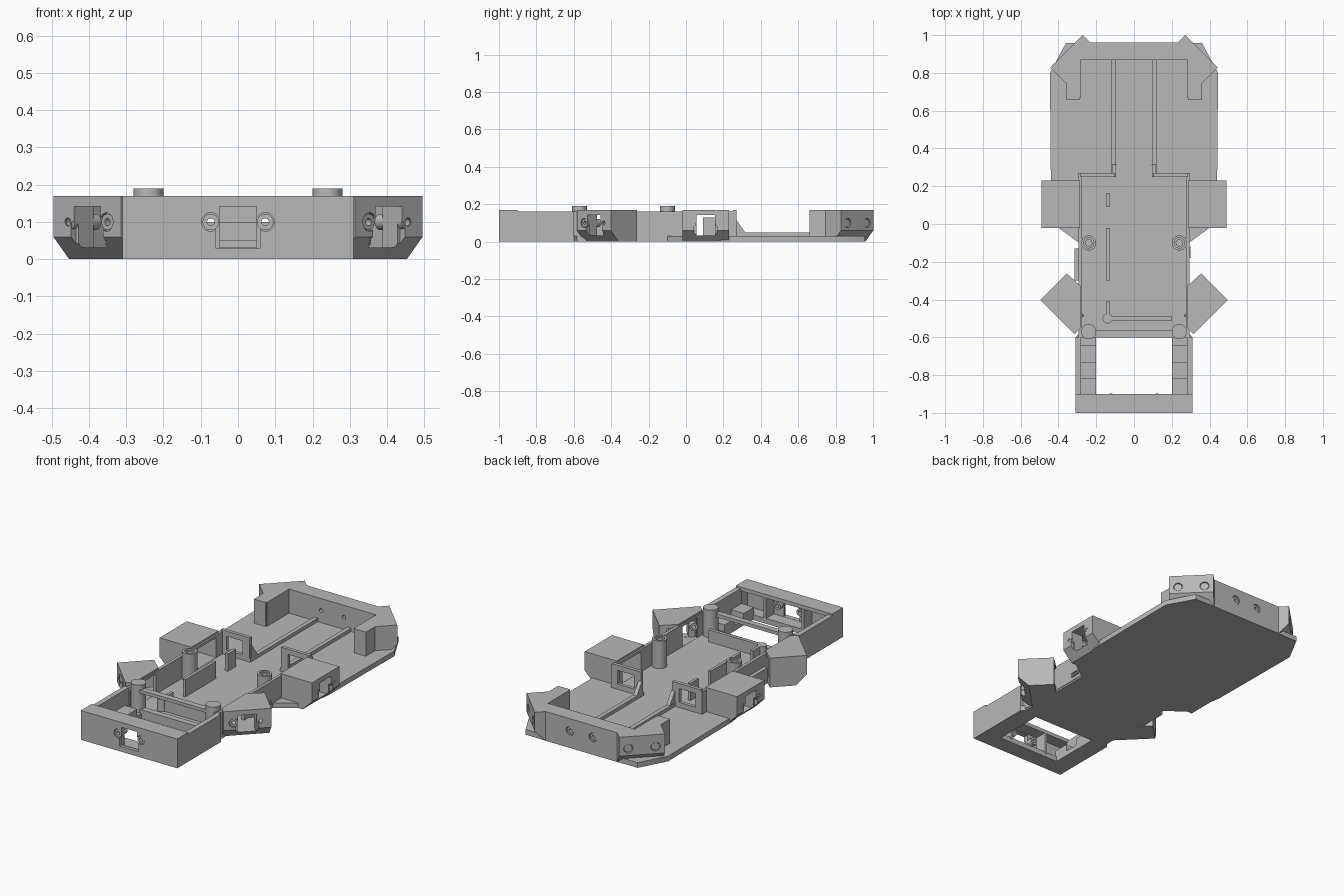
import bpy, bmesh
from math import pi, radians
from mathutils import Matrix, Vector

cube = bpy.data.objects.get("Cube")
if cube:
    bpy.data.objects.remove(cube)

grey = bpy.data.materials.new("plain grey")
grey.use_nodes = True
COLOUR = (0.48, 0.48, 0.48, 1)
grey.diffuse_color = COLOUR
grey.node_tree.nodes["Principled BSDF"].inputs["Base Color"].default_value = COLOUR
TOP, FLOOR = 0.17, 0.03
parts = []


def make(name, bm, matrix=Matrix()):
    bm.transform(matrix)
    bmesh.ops.recalc_face_normals(bm, faces=bm.faces)
    mesh = bpy.data.meshes.new(name)
    bm.to_mesh(mesh)
    bm.free()
    mesh.materials.append(grey)
    obj = bpy.data.objects.new(name, mesh)
    bpy.context.collection.objects.link(obj)
    parts.append(obj)
    return obj


def box(name, x, y, z, matrix=Matrix()):
    bm = bmesh.new()
    bmesh.ops.create_cube(bm, size=1)
    for v in bm.verts:
        v.co = [lo + (c + 0.5) * (hi - lo) for c, (lo, hi) in zip(v.co, (x, y, z))]
    return make(name, bm, matrix)


def cylinder(name, r, start, end, matrix=Matrix(), sides=32):
    start, end = Vector(start), Vector(end)
    axis = end - start
    bm = bmesh.new()
    bmesh.ops.create_cone(bm, cap_ends=True, segments=sides, radius1=r, radius2=r, depth=axis.length)
    turn = axis.to_track_quat('Z', 'Y').to_matrix().to_4x4()
    return make(name, bm, matrix @ Matrix.Translation((start + end) / 2) @ turn)


def prism(name, outline, rings, matrix=Matrix()):
    """Stack rings of (z, inset of the outer edge) over an outline."""
    bm = bmesh.new()
    loops = [[bm.verts.new((x, y + (inset if y == 0 else 0), z)) for x, y in outline]
             for z, inset in rings]
    bm.faces.new(loops[0])
    bm.faces.new(loops[-1])
    n = len(outline)
    for a, b in zip(loops, loops[1:]):
        for i in range(n):
            j = (i + 1) % n
            bm.faces.new((a[i], a[j], b[j], b[i]))
    return make(name, bm, matrix)


def cut(obj, cutters):
    for c in cutters:
        mod = obj.modifiers.new("cut", 'BOOLEAN')
        mod.operation, mod.solver, mod.object = 'DIFFERENCE', 'EXACT', c
    bpy.context.view_layer.update()
    graph = bpy.context.evaluated_depsgraph_get()
    mesh = bpy.data.meshes.new_from_object(obj.evaluated_get(graph))
    obj.modifiers.clear()
    obj.data = mesh
    for c in cutters:
        parts.remove(c)
        bpy.data.objects.remove(c)
    return obj


def mirror(objs):
    for obj in objs:
        bm = bmesh.new()
        bm.from_mesh(obj.data)
        obj.name = "left_" + obj.name
        make(obj.name.replace("left_", "right_", 1), bm, Matrix.Scale(-1, 4, (1, 0, 0)))


def sensor_mount(name, outline, centre, angle, slope=0.06, cavity=0.09, depth=0.4):
    """Hollow housing with a window, screw recesses and rear bosses."""
    m = Matrix.Translation((*centre, 0)) @ Matrix.Rotation(radians(angle), 4, 'Z')
    rings = [(0, slope), (0.06, 0), (TOP, 0)] if slope else [(0, 0), (TOP, 0)]
    housing = prism(name, outline, rings, m)
    back = 0.075 if slope else 0.03
    cutters = [box("c", (-cavity, cavity), (back, depth), (0.031, 0.148), m),
               box("c", (-0.05, 0.05), (-0.1, depth), (0.032, 0.142), m),
               box("c", (-0.061, 0.061), (-0.1, 0.018), (0.028, 0.1), m)]
    for s in (-0.073, 0.073):
        cutters += [cylinder("c", 0.025, (s, -0.1, 0.1), (s, 0.012, 0.1), m),
                    cylinder("c", 0.011, (s, -0.1, 0.1), (s, 0.2, 0.1), m)]
    made = [cut(housing, cutters)]
    for s in (-0.073, 0.073):
        boss = cylinder(name + "_boss", 0.022, (s, 0.004, 0.1), (s, back + 0.03, 0.1), m)
        made.append(cut(boss, [cylinder("c", 0.01, (s, -0.1, 0.1), (s, 0.2, 0.1), m)]))
    return made


def rect(w, d):
    return [(-w, 0), (w, 0), (w, d), (-w, d)]


# Base plate with screw holes, front opening and round underside mark
half = [(0.31, -1), (0.31, -0.6), (0.29, -0.58), (0.29, -0.1), (0.4, -0.02), (0.44, 0.2),
        (0.445, 0.8), (0.36, 0.958)]
plate = prism("base_plate", half + [(-x, y) for x, y in reversed(half)], [(0, 0), (FLOOR, 0)])
cutters = [box("c", (-0.2, 0.2), (-0.9, -0.6), (-1, 1)),
           cylinder("c", 0.032, (-0.14, -0.5, -0.1), (-0.14, -0.5, 0.01))]
for s in (-1, 1):
    for x in (0.19, 0.37):
        for y in (0.4, 0.63):
            cutters += [cylinder("c", 0.018, (s * x, y, -0.1), (s * x, y, 0.1)),
                        cylinder("c", 0.03, (s * x, y, -0.1), (s * x, y, 0.01))]
    for y in (-0.69, -0.87):
        cutters.append(cylinder("c", 0.012, (s * 0.25, y, -0.1), (s * 0.25, y, 0.1)))
cut(plate, cutters)

# Front and rear sensor walls
sensor_mount("front_wall", rect(0.31, 0.1), (0, -1), 0, 0, 0.285, 0.2)
sensor_mount("rear_wall", rect(0.27, 0.092), (0, 0.96), 180, 0, 0.115, 0.2)

# Side and corner sensor housings
mounts = sensor_mount("side_mount", rect(0.125, 0.205), (0.49, 0.105), 90)
mounts += sensor_mount("front_corner_mount", [(-0.128, 0), (0.128, 0), (0.128, 0.198),
                       (0.027, 0.203), (-0.128, 0.048)], (0.405, -0.4925), 45)
mounts += sensor_mount("rear_corner_mount", [(-0.122, 0), (0.122, 0), (0.122, 0.186),
                       (0.023, 0.087), (-0.122, 0.232)], (0.3575, 0.915), 135)
mirror(mounts)

# Parts that repeat on both sides
sides = []
wall = box("side_wall", (0.275, 0.293), (-0.6, 0.27), (0.01, 0.16))
sides.append(cut(wall, [box("c", (0.2, 0.4), (0.02, 0.19), (0.031, 0.146)),
                        box("c", (0.2, 0.4), (-0.5, -0.36), (0.031, 0.146))]))
sides.append(cut(box("window_wall", (0.1, 0.285), (0.25, 0.27), (0.01, TOP)),
                 [box("c", (0.145, 0.25), (0.2, 0.3), (0.06, 0.14))]))
sides.append(box("channel_rail", (0.095, 0.12), (0.25, 0.88), (0.02, 0.05)))
gusset = Matrix(((0, 0, 1, 0.095), (1, 0, 0, 0), (0, 1, 0, 0), (0, 0, 0, 1)))
sides.append(prism("gusset", [(0.26, 0.03), (0.33, 0.03), (0.26, 0.13)],
                   [(0, 0), (0.022, 0)], gusset))
sides.append(box("rear_support", (0.285, 0.36), (0.66, 0.79), (0.02, TOP)))
sides.append(box("frame_side", (0.28, 0.31), (-0.91, -0.6), (0.01, 0.16)))
sides.append(box("front_rib", (0.115, 0.13), (-0.98, -0.897), (0.02, 0.15)))
for y in (-0.69, -0.865):
    pad = box("screw_pad", (0.2, 0.29), (y - 0.045, y + 0.05), (0.01, 0.07))
    sides.append(cut(pad, [cylinder("c", 0.025, (0.25, y, 0.05), (0.25, y, 0.1), sides=6),
                           cylinder("c", 0.012, (0.25, y, -0.1), (0.25, y, 0.1))]))
for y in (-0.1, -0.57):
    post = cylinder("mount_post", 0.04, (0.24, y, 0.01), (0.24, y, 0.19))
    sides.append(cut(post, [cylinder("c", 0.017, (0.24, y, 0.06), (0.24, y, 0.3)),
                            cylinder("c", 0.027, (0.24, y, 0.182), (0.24, y, 0.3))]))
mirror(sides)

# Cross bar, divider fins and side switch bracket
box("cross_bar", (-0.28, 0.28), (-0.6, -0.565), (0.144, 0.163))
box("cross_sill", (-0.28, 0.28), (-0.6, -0.565), (0.01, 0.05))
box("cross_fin", (-0.13, 0.2), (-0.51, -0.49), (0.02, 0.1))
for y0, y1, z in ((-0.52, -0.41, 0.1), (-0.3, -0.02, 0.13), (0.09, 0.165, 0.13)):
    box("divider_fin", (-0.145, -0.128), (y0, y1), (0.02, z))
cylinder("fin_peg", 0.026, (-0.14, -0.5, 0.02), (-0.14, -0.5, 0.1))
box("switch_bracket", (-0.315, -0.285), (-0.3, -0.13), (0, 0.09))
cut(box("cable_port", (0.285, 0.3), (-0.18, -0.12), (0.03, 0.055)),
    [box("c", (0.29, 0.4), (-0.17, -0.13), (0.036, 0.049))])

# Smooth the round parts while keeping edges sharp
bpy.ops.object.select_all(action='DESELECT')
for obj in parts:
    obj.select_set(True)
bpy.context.view_layer.objects.active = parts[0]
bpy.ops.object.shade_smooth_by_angle(angle=radians(30))
